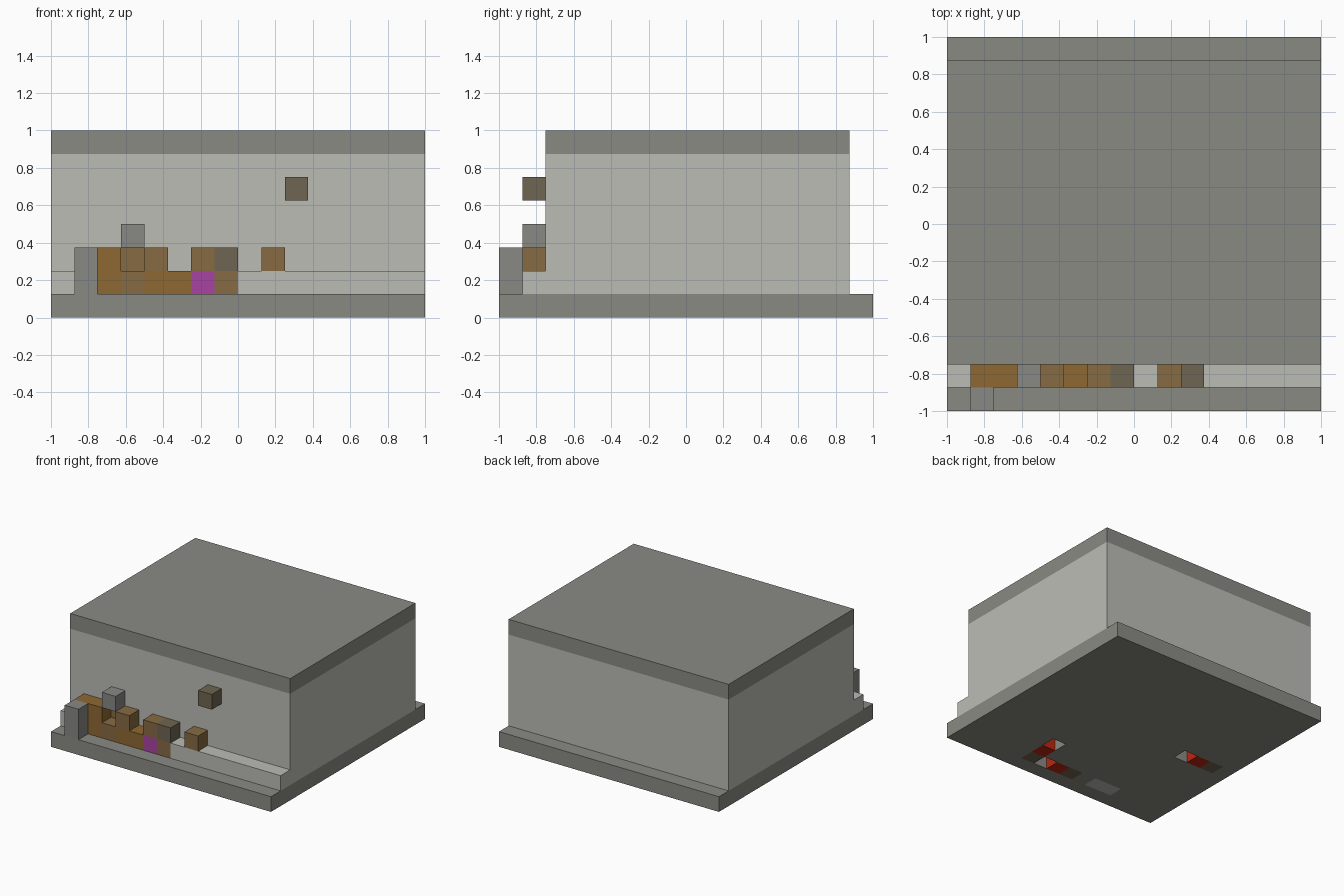
import bpy, bmesh
from mathutils import Vector, Matrix

if "Cube" in bpy.data.objects:
    bpy.data.objects.remove(bpy.data.objects["Cube"], do_unlink=True)

CELL = 0.125  # everything sits on a 16-cell grid


def material(name, code):
    """Flat material from a display hex code, converted to linear."""
    rgb = [int(code[i:i + 2], 16) / 255 for i in (0, 2, 4)]
    lin = [c / 12.92 if c < 0.04045 else ((c + 0.055) / 1.055) ** 2.4 for c in rgb]
    mat = bpy.data.materials.new(name)
    mat.use_nodes = True
    mat.diffuse_color = (*lin, 1)
    mat.node_tree.nodes["Principled BSDF"].inputs["Base Color"].default_value = (*lin, 1)
    return mat


stone = material("dark stone", "8A8A84")
plaster = material("light plaster", "BCBCB6")
rock = material("grey rock", "888885")
ochre = material("ochre wood", "8F6833")
tan = material("tan wood", "866B44")
umber = material("umber wood", "6F6551")
magenta = material("magenta", "A843A3")
red = material("red cloth", "BC2610")


def finish(name, bm, mat):
    mesh = bpy.data.meshes.new(name)
    bm.to_mesh(mesh)
    bm.free()
    mesh.materials.append(mat)
    obj = bpy.data.objects.new(name, mesh)
    bpy.context.collection.objects.link(obj)
    return obj


def box(name, mat, corner, size=(1, 1, 1)):
    """Box given in grid cells, counted from the front left bottom."""
    size = Vector(size) * CELL
    centre = Vector(corner) * CELL + size / 2 - Vector((1, 1, 0))
    bm = bmesh.new()
    bmesh.ops.create_cube(bm, size=1, matrix=Matrix.Translation(centre) @ Matrix.Diagonal((*size, 1)))
    return finish(name, bm, mat)


# Floor pieces let into the underside: an open pocket, cloth, then wood
beds = [[(3, 7), (2, 7), (1, 7)],
        [(10, 3), (10, 2), (10, 1)],
        [(9, 1), (8, 1), (7, 1)]]
patch = [(4, 1), (5, 1)]
cut = {cell for bed in beds for cell in bed} | set(patch)

# Base slab with those cells left out
bm = bmesh.new()
bmesh.ops.create_grid(bm, x_segments=16, y_segments=16, size=1)
gone = [f for f in bm.faces
        if tuple(int((c + 1) // CELL) for c in f.calc_center_median()[:2]) in cut]
bmesh.ops.delete(bm, geom=gone, context='FACES')
base = finish("base_slab", bm, stone)
thick = base.modifiers.new("thickness", 'SOLIDIFY')
thick.thickness = CELL
thick.offset = 1

for n, bed in enumerate(beds):
    box(f"floor_cloth_{n}", red, (*bed[1], 0))
    box(f"floor_wood_{n}", umber, (*bed[2], 0))
box("floor_patch", plaster, (*patch[0], 0), (2, 1, 1))

# Main block and roof
box("walls", plaster, (0, 2, 1), (16, 13, 6))
box("roof", stone, (0, 2, 7), (16, 13, 1))

# Front ledge, broken by the coloured blocks
box("ledge_right", plaster, (0, 1, 1))
box("ledge_left", plaster, (8, 1, 1), (8, 1, 1))
box("front_post", rock, (1, 0, 1), (1, 1, 2))

# Blocks along the front: x cell, z cell, width, height
blocks = [("stack_block", ochre, 1, 1, 2, 2),
          ("lower_tan_block", tan, 3, 1, 1, 1),
          ("lower_ochre_block", ochre, 4, 1, 2, 1),
          ("magenta_block", magenta, 6, 1, 1, 1),
          ("lower_end_block", tan, 7, 1, 1, 1),
          ("upper_tan_block", tan, 4, 2, 1, 1),
          ("upper_middle_block", tan, 6, 2, 1, 1),
          ("upper_umber_block", umber, 7, 2, 1, 1),
          ("ledge_block", tan, 9, 2, 1, 1),
          ("raised_rock", rock, 3, 3, 1, 1),
          ("floating_block", umber, 10, 5, 1, 1)]
for name, mat, x, z, width, height in blocks:
    box(name, mat, (x, 1, z), (width, 1, height))

# Tan panel on the wall behind the gap under the raised rock
box("wall_panel", tan, (3, 1.96, 2), (1, 0.04, 1))
